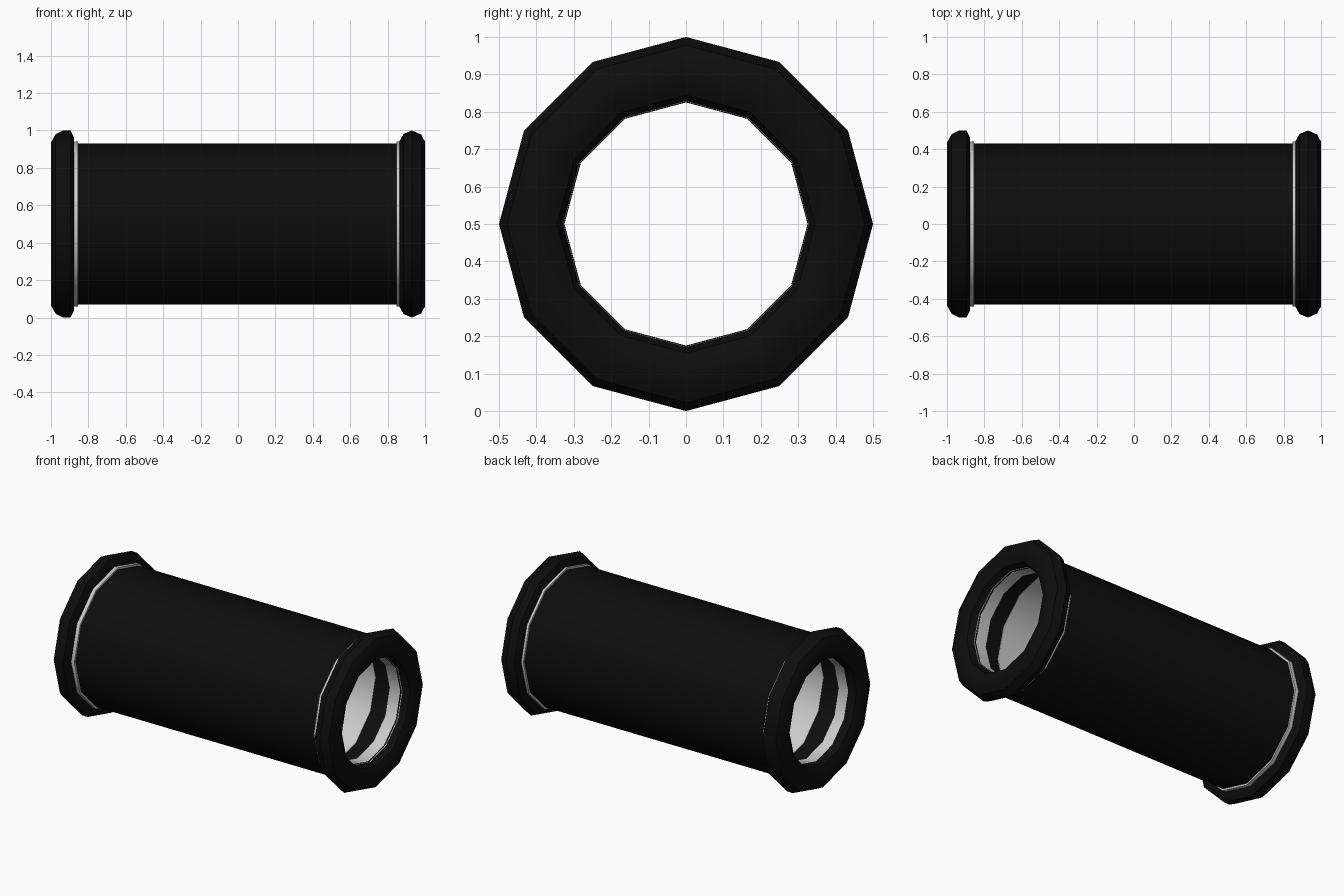
import bpy, bmesh
from math import cos, sin, tau, radians

if "Cube" in bpy.data.objects:
    bpy.data.objects.remove(bpy.data.objects["Cube"])

SIDES = 12
black = bpy.data.materials.new("black_rubber")
black.diffuse_color = (0.004, 0.004, 0.004, 1)
black.use_nodes = True
black.node_tree.nodes["Principled BSDF"].inputs["Base Color"].default_value = black.diffuse_color


def lathe(name, profile, mat=None):
    """Revolve a closed (x, radius) profile around the tube axis."""
    bm = bmesh.new()
    rings = []
    for i in range(SIDES):
        a = tau * i / SIDES
        rings.append([bm.verts.new((x, r * sin(a), 0.5 + r * cos(a))) for x, r in profile])
    n = len(profile)
    for i in range(SIDES):
        p, q = rings[i], rings[(i + 1) % SIDES]
        for j in range(n):
            k = (j + 1) % n
            bm.faces.new((p[j], p[k], q[k], q[j]))
    bmesh.ops.recalc_face_normals(bm, faces=bm.faces)
    mesh = bpy.data.meshes.new(name)
    bm.to_mesh(mesh)
    bm.free()
    obj = bpy.data.objects.new(name, mesh)
    bpy.context.collection.objects.link(obj)
    if mat:
        mesh.materials.append(mat)
    bpy.ops.object.select_all(action='DESELECT')
    obj.select_set(True)
    bpy.context.view_layer.objects.active = obj
    bpy.ops.object.shade_smooth_by_angle(angle=radians(31))
    return obj


def band(x0, x1, r_out, r_in):
    return [(x0, r_out), (x1, r_out), (x1, r_in), (x0, r_in)]


# Main sleeve and its pale lining
lathe("outer_sleeve", band(-0.86, 0.86, 0.43, 0.40), black)
lathe("inner_lining", band(-0.70, 0.70, 0.401, 0.397))

# Pale washers behind each end bead
lathe("left_washer", band(-0.94, -0.855, 0.442, 0.327))
lathe("right_washer", band(0.848, 0.94, 0.442, 0.327))

# Rounded black bead at the left end, flatter on its inner side
lathe("left_bead", [(-1.0, 0.435), (-0.975, 0.48), (-0.935, 0.5), (-0.895, 0.5),
                    (-0.878, 0.465), (-0.878, 0.36), (-0.895, 0.333), (-0.935, 0.325),
                    (-0.975, 0.34), (-1.0, 0.385)], black)

# Rounded black bead at the right end
lathe("right_bead", [(1.0, 0.44), (0.98, 0.478), (0.93, 0.5), (0.885, 0.482),
                     (0.862, 0.44), (0.862, 0.385), (0.885, 0.345), (0.93, 0.325),
                     (0.98, 0.345), (1.0, 0.385)], black)
